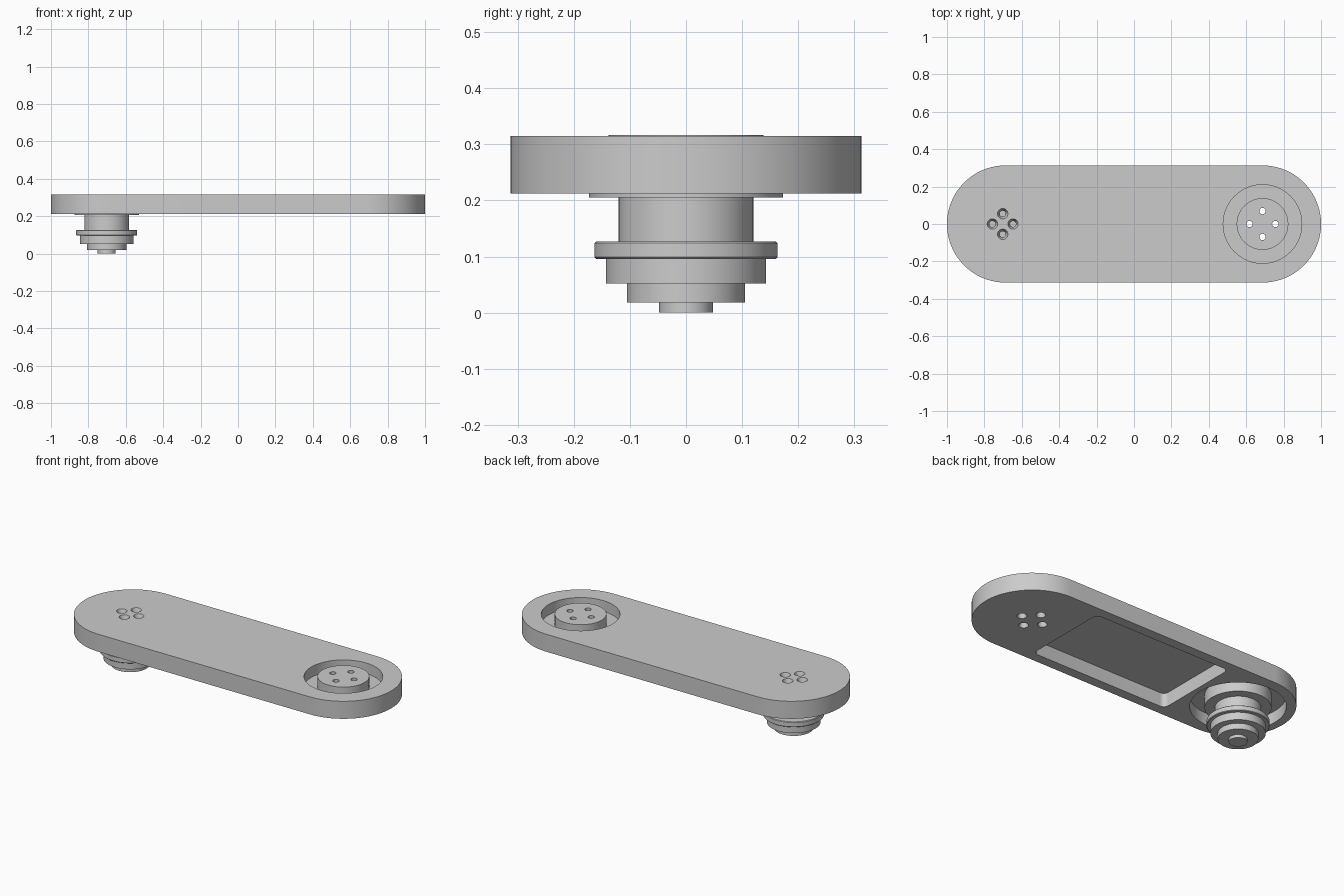
import bpy, bmesh, math

cube = bpy.data.objects.get("Cube")
if cube:
    bpy.data.objects.remove(cube, do_unlink=True)

BOTTOM, TOP = 0.212, 0.315
SHAFT_X, BOSS_X = -0.702, 0.687

metal = bpy.data.materials.new("grey_metal")
metal.use_nodes = True
metal.diffuse_color = (0.6, 0.6, 0.6, 1)
metal.node_tree.nodes["Principled BSDF"].inputs["Base Color"].default_value = (0.6, 0.6, 0.6, 1)


def make_object(name, bm):
    bmesh.ops.recalc_face_normals(bm, faces=bm.faces)
    mesh = bpy.data.meshes.new(name)
    bm.to_mesh(mesh)
    bm.free()
    mesh.materials.append(metal)
    obj = bpy.data.objects.new(name, mesh)
    bpy.context.collection.objects.link(obj)
    return obj


def rounded_slab(name, x0, x1, half_y, radius, z0, z1, steps=32):
    """Rounded rectangle outline extruded upward."""
    bm = bmesh.new()
    corners = [(x1, 1, 0), (x0, 1, 1), (x0, -1, 2), (x1, -1, 3)]
    verts = []
    for x, side_y, quarter in corners:
        cx = x - radius if x == x1 else x + radius
        cy = side_y * (half_y - radius)
        for i in range(steps + 1):
            a = (quarter + i / steps) * math.pi / 2
            verts.append(bm.verts.new((cx + radius * math.cos(a), cy + radius * math.sin(a), z0)))
    face = bm.faces.new(verts)
    new = bmesh.ops.extrude_face_region(bm, geom=[face])["geom"]
    bmesh.ops.translate(bm, vec=(0, 0, z1 - z0), verts=[g for g in new if isinstance(g, bmesh.types.BMVert)])
    bmesh.ops.remove_doubles(bm, verts=bm.verts, dist=0.0001)
    return make_object(name, bm)


def lathe(name, x, y, profile, sides=96):
    """Solid of revolution from (radius, z) steps, capped at both ends."""
    bm = bmesh.new()
    rings = []
    for r, z in profile:
        rings.append([bm.verts.new((x + r * math.cos(t), y + r * math.sin(t), z))
                      for t in (2 * math.pi * i / sides for i in range(sides))])
    for low, high in zip(rings, rings[1:]):
        for i in range(sides):
            j = (i + 1) % sides
            bm.faces.new((low[i], low[j], high[j], high[i]))
    bm.faces.new(rings[0])
    bm.faces.new(rings[-1])
    return make_object(name, bm)


def cut(targets, cutter):
    """Subtract a cutter from each target, then discard it."""
    cutter.hide_render = True
    for target in targets:
        mod = target.modifiers.new("cut", "BOOLEAN")
        mod.operation = "DIFFERENCE"
        mod.solver = "EXACT"
        mod.object = cutter
        bpy.context.view_layer.objects.active = target
        bpy.ops.object.modifier_apply(modifier=mod.name)
    bpy.data.objects.remove(cutter, do_unlink=True)


def hole_ring(x, spacing):
    for i in range(4):
        a = i * math.pi / 2
        yield x + spacing * math.cos(a), spacing * math.sin(a)


# Arm plate with its two round recesses and underside pocket
recess_floor = TOP - 0.062
socket_roof = BOTTOM + 0.068
arm = rounded_slab("arm_plate", -1, 1, 0.313, 0.313, BOTTOM, TOP)
cut([arm], lathe("recess_cutter", BOSS_X, 0, [(0.21, recess_floor), (0.21, 0.4)]))
cut([arm], lathe("socket_cutter", SHAFT_X, 0, [(0.25, 0.1), (0.25, socket_roof)]))
cut([arm], rounded_slab("pocket_cutter", -0.42, 0.465, 0.255, 0.03, 0.1, BOTTOM + 0.08, 8))

# Round boss standing in the upper recess
boss = lathe("mounting_boss", BOSS_X, 0, [(0.138, recess_floor - 0.008), (0.138, TOP + 0.002)])

# Stepped joint shaft below the other end
shaft = lathe("joint_shaft", SHAFT_X, 0, [
    (0.048, 0), (0.048, 0.018), (0.105, 0.018), (0.105, 0.052),
    (0.143, 0.052), (0.143, 0.096), (0.16, 0.096), (0.163, 0.099),
    (0.163, 0.124), (0.16, 0.127), (0.12, 0.127), (0.12, 0.205),
    (0.173, 0.205), (0.173, socket_roof + 0.006)])

# Through holes in the boss, countersunk from below
for x, y in hole_ring(BOSS_X, 0.069):
    cut([arm, boss], lathe("bolt_cutter", x, y, [
        (0.026, 0.15), (0.026, BOTTOM), (0.017, BOTTOM + 0.025), (0.017, 0.4)], 32))

# Blind holes above the shaft, countersunk from above
for x, y in hole_ring(SHAFT_X, 0.055):
    cut([arm, shaft], lathe("screw_cutter", x, y, [
        (0.016, 0.22), (0.016, TOP - 0.03), (0.028, TOP), (0.028, 0.4)], 32))

# Smooth the round walls and keep machined edges crisp
bpy.ops.object.select_all(action="DESELECT")
for obj in (arm, boss, shaft):
    obj.select_set(True)
bpy.context.view_layer.objects.active = arm
bpy.ops.object.shade_smooth_by_angle(angle=math.radians(30))
